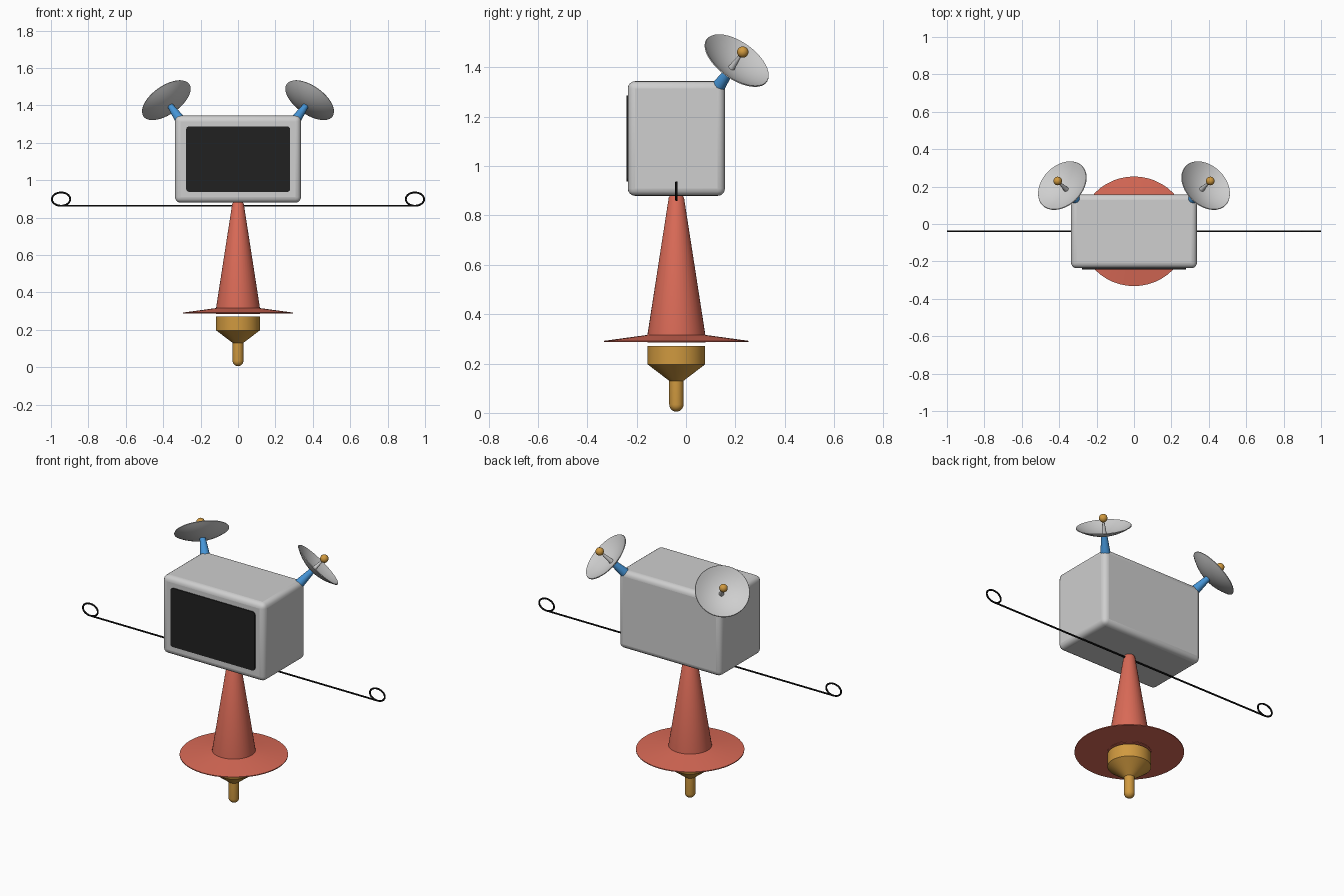
import bpy, math
from mathutils import Vector

if "Cube" in bpy.data.objects:
    bpy.data.objects.remove(bpy.data.objects["Cube"])

AXIS_Y = -0.039


def material(name, rgb):
    m = bpy.data.materials.new(name)
    m.diffuse_color = (*rgb, 1)
    m.use_nodes = True
    m.node_tree.nodes["Principled BSDF"].inputs["Base Color"].default_value = m.diffuse_color
    return m


GREY = material("light grey", (0.62, 0.62, 0.62))
SCREEN = material("screen black", (0.015, 0.015, 0.015))
WIRE = material("wire black", (0.004, 0.004, 0.004))
RED = material("coral red", (0.70, 0.145, 0.095))
GOLD = material("gold", (0.63, 0.32, 0.05))
BLUE = material("blue", (0.06, 0.30, 0.68))


def finish(ob, name, mat, angle=30):
    ob.name = name
    ob.data.materials.append(mat)
    bpy.ops.object.select_all(action='DESELECT')
    ob.select_set(True)
    bpy.context.view_layer.objects.active = ob
    bpy.ops.object.shade_smooth_by_angle(angle=math.radians(angle))
    return ob


def lathe(name, profile, mat, origin, axis=(0, 0, 1), seg=40, angle=30):
    """Revolve (radius, height) points about an axis; zero radius makes a pole."""
    verts, faces, rings = [], [], []
    for r, h in profile:
        start = len(verts)
        n = 1 if r == 0 else seg
        for i in range(n):
            a = 2 * math.pi * i / seg
            verts.append((r * math.cos(a), r * math.sin(a), h))
        rings.append([start + i % n for i in range(seg)])
    for a, b in zip(rings, rings[1:]):
        for i in range(seg):
            j = (i + 1) % seg
            quad = list(dict.fromkeys((a[i], a[j], b[j], b[i])))
            if len(quad) > 2:
                faces.append(quad)
    me = bpy.data.meshes.new(name)
    me.from_pydata(verts, [], faces)
    ob = bpy.data.objects.new(name, me)
    bpy.context.collection.objects.link(ob)
    ob.location = origin
    ob.rotation_mode = 'QUATERNION'
    ob.rotation_quaternion = Vector((0, 0, 1)).rotation_difference(Vector(axis))
    return finish(ob, name, mat, angle)


def box(name, center, size, mat):
    bpy.ops.mesh.primitive_cube_add(size=1, location=center)
    ob = bpy.context.object
    ob.scale = size
    bpy.ops.object.transform_apply(location=False, rotation=False, scale=True)
    return ob


# Rounded box body
body = box("body", (0, AXIS_Y, 1.112), (0.674, 0.394, 0.465), GREY)
bev = body.modifiers.new("round edges", 'BEVEL')
bev.width, bev.segments = 0.03, 4
finish(body, "body", GREY, 40)

# Screen plate with rounded corners (only the edges along y are bevelled)
screen = box("screen", (0.001, -0.2375, 1.112), (0.556, 0.009, 0.35), SCREEN)
w = screen.data.attributes.new("bevel_weight_edge", 'FLOAT', 'EDGE')
for e in screen.data.edges:
    a, b = (screen.data.vertices[i].co for i in e.vertices)
    w.data[e.index].value = 1.0 if abs(a.y - b.y) > 0.005 else 0.0
sb = screen.modifiers.new("round corners", 'BEVEL')
sb.limit_method = 'WEIGHT'
sb.width, sb.segments = 0.015, 3
finish(screen, "screen", SCREEN)

# Tapered neck with its wide brim
base = (0, AXIS_Y, 0)
lathe("neck", [(0, 0.285), (0.118, 0.285), (0.118, 0.312), (0.031, 0.872),
               (0.025, 0.882), (0, 0.884)], RED, base)
lathe("brim", [(0, 0.287), (0.293, 0.287), (0.293, 0.292), (0.117, 0.316),
               (0, 0.316)], RED, base, seg=48, angle=5)

# Plug with tapered collar and round tip
tip = [(0.029 * math.sin(k * math.pi / 12), 0.034 - 0.029 * math.cos(k * math.pi / 12))
       for k in range(7)]
tip[0] = (0, 0.005)
lathe("plug", tip + [(0.029, 0.13), (0.117, 0.197), (0.117, 0.272), (0, 0.272)],
      GOLD, base)

# Wire arms ending in loops
for s, side in ((-1, "left"), (1, "right")):
    pts = [(0, 0.863)]
    for k in range(37):
        a = -math.pi / 2 + math.radians(350) * k / 36
        pts.append((s * (0.946 + 0.049 * math.cos(a)), 0.8985 + 0.0355 * math.sin(a)))
    cu = bpy.data.curves.new(side + "_wire_arm", 'CURVE')
    cu.dimensions = '3D'
    cu.bevel_depth, cu.bevel_resolution = 0.005, 2
    cu.use_fill_caps = True
    sp = cu.splines.new('POLY')
    sp.points.add(len(pts) - 1)
    for p, (x, z) in zip(sp.points, pts):
        p.co = (x, AXIS_Y, z, 1)
    cu.materials.append(WIRE)
    ob = bpy.data.objects.new(side + "_wire_arm", cu)
    bpy.context.collection.objects.link(ob)

# Dish antennas on both rear top corners
R, D = 0.15, 0.045
outer = [(R * k / 8, D * (k / 8) ** 2 - D) for k in range(9)]
inner = [(r * 0.985, h + 0.004) for r, h in reversed(outer)]
for s, side in ((-1, "left"), (1, "right")):
    axis = Vector((0.5 * s, 0.5, 0.7071))
    rim = Vector((0.383 * s, 0.205, 1.427))
    lathe(side + "_dish", outer + inner, GREY, rim, axis)
    lathe(side + "_dish_stem", [(0, -0.17), (0.03, -0.17), (0.016, -0.042), (0, -0.042)],
          BLUE, rim, axis, seg=24)
    lathe(side + "_feed_rod", [(0, -0.043), (0.014, -0.043), (0.004, 0.045), (0, 0.045)],
          GREY, rim, axis, seg=20)
    bpy.ops.mesh.primitive_uv_sphere_add(segments=24, ring_count=12, radius=0.023,
                                         location=rim + axis * 0.05)
    finish(bpy.context.object, side + "_feed_ball", GOLD)
